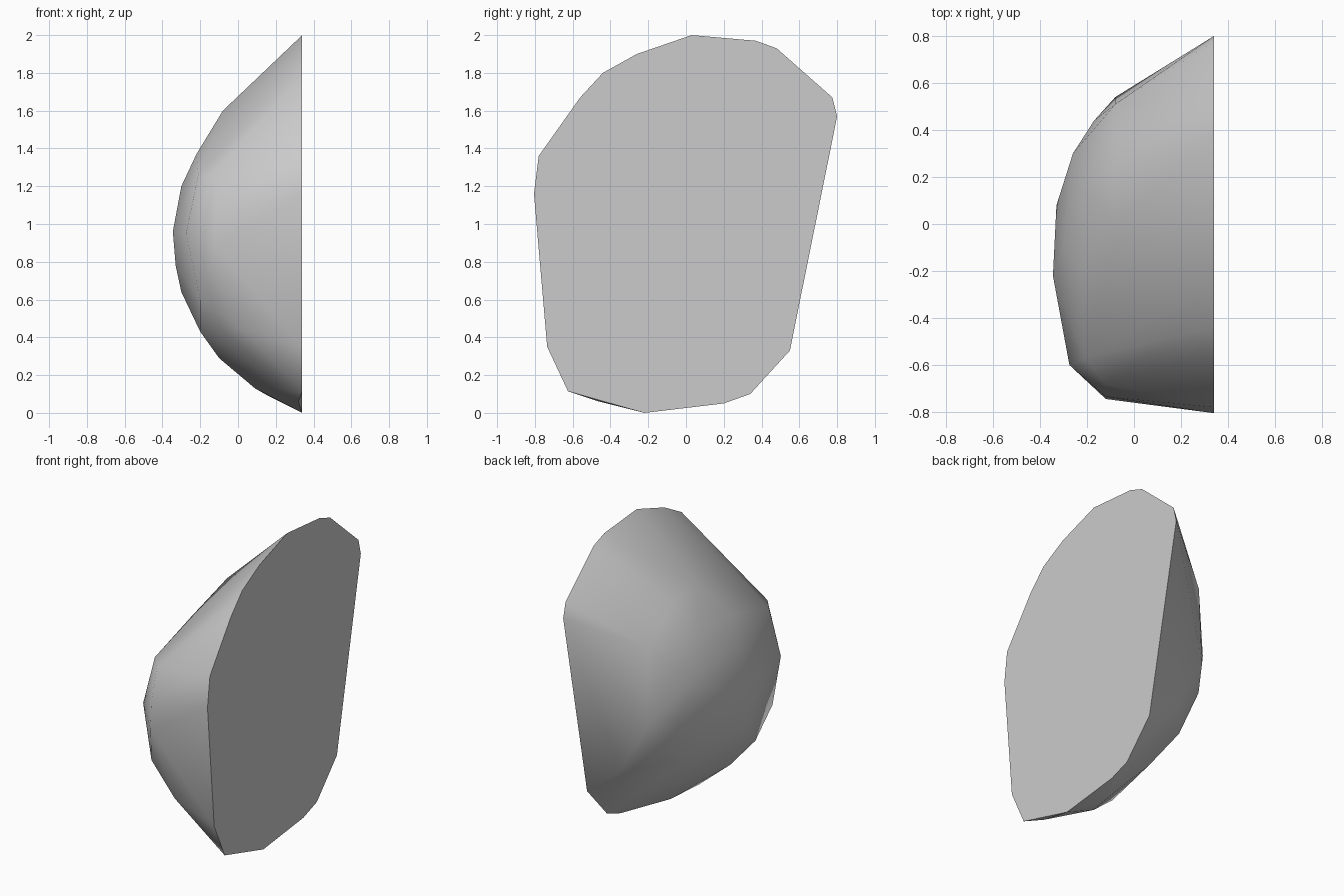
import bpy
import bmesh
import math

# Remove the default object
default_cube = bpy.data.objects.get("Cube")
if default_cube:
    bpy.data.objects.remove(default_cube, do_unlink=True)


def make_material(name, colour):
    material = bpy.data.materials.new(name)
    material.use_nodes = True
    material.diffuse_color = colour
    shader = material.node_tree.nodes["Principled BSDF"]
    shader.inputs["Base Color"].default_value = colour
    shader.inputs["Roughness"].default_value = 0.9
    return material


# Outline of the flat cut face, as (y, z)
CUT_X = 0.34
cut_outline = [
    (-0.22, 0), (0.2, 0.05), (0.34, 0.1), (0.55, 0.33),
    (0.8, 1.57), (0.775, 1.67), (0.48, 1.93), (0.37, 1.97),
    (0.03, 2), (-0.26, 1.9), (-0.44, 1.8), (-0.56, 1.67),
    (-0.78, 1.36), (-0.805, 1.16), (-0.735, 0.35), (-0.625, 0.115),
]

# Corners of the weathered side: front, crown, back and underside
front_corners = [
    (-0.12, -0.745, 0.88), (-0.12, -0.735, 1.05), (-0.12, -0.68, 1.25),
    (-0.21, -0.57, 1.26), (-0.275, -0.6, 0.95), (-0.2, -0.62, 0.6),
    (0.03, -0.705, 0.44),
]
crown_corners = [
    (-0.08, 0, 1.6), (-0.08, 0.25, 1.58), (-0.22, -0.19, 1.37),
    (-0.22, 0.15, 1.36), (-0.3, -0.1, 1.2), (-0.345, -0.22, 0.96),
    (-0.33, 0.08, 0.96),
]
back_corners = [
    (-0.08, 0.51, 1.38), (-0.26, 0.3, 1.12), (-0.17, 0.44, 0.98),
    (-0.08, 0.54, 0.85), (-0.17, 0.4, 0.74), (0.1, 0.54, 0.53),
]
under_corners = [
    (-0.33, -0.2, 0.78), (-0.3, -0.2, 0.64), (-0.2, -0.44, 0.43),
    (-0.16, 0.23, 0.53), (-0.03, 0.11, 0.32), (-0.1, -0.32, 0.29),
    (0.09, -0.27, 0.13), (0.16, -0.07, 0.09), (0.32, -0.46, 0.06),
]


def build_boulder(name, outline, corners, material):
    """Wrap a tight shell around the cut outline and the corners."""
    shell = bmesh.new()
    for y, z in outline:
        shell.verts.new((CUT_X, y, z))
    for corner in corners:
        shell.verts.new(corner)
    hull = bmesh.ops.convex_hull(shell, input=shell.verts[:])
    buried = {item for item in hull["geom_interior"] + hull["geom_unused"]
              if isinstance(item, bmesh.types.BMVert)}
    bmesh.ops.delete(shell, geom=list(buried), context="VERTS")
    # Join the cut face into a single flat polygon
    bmesh.ops.dissolve_limit(shell, angle_limit=math.radians(1),
                             verts=shell.verts[:], edges=shell.edges[:])
    bmesh.ops.recalc_face_normals(shell, faces=shell.faces[:])
    mesh = bpy.data.meshes.new(name)
    shell.to_mesh(mesh)
    shell.free()
    mesh.materials.append(material)
    boulder = bpy.data.objects.new(name, mesh)
    bpy.context.collection.objects.link(boulder)
    return boulder


stone_grey = make_material("stone_grey", (0.6, 0.6, 0.6, 1))
boulder = build_boulder(
    "half_boulder", cut_outline,
    front_corners + crown_corners + back_corners + under_corners, stone_grey)

# Soft weathered side with a crisp cut edge
bpy.ops.object.select_all(action="DESELECT")
boulder.select_set(True)
bpy.context.view_layer.objects.active = boulder
bpy.ops.object.shade_smooth_by_angle(angle=math.radians(40))
